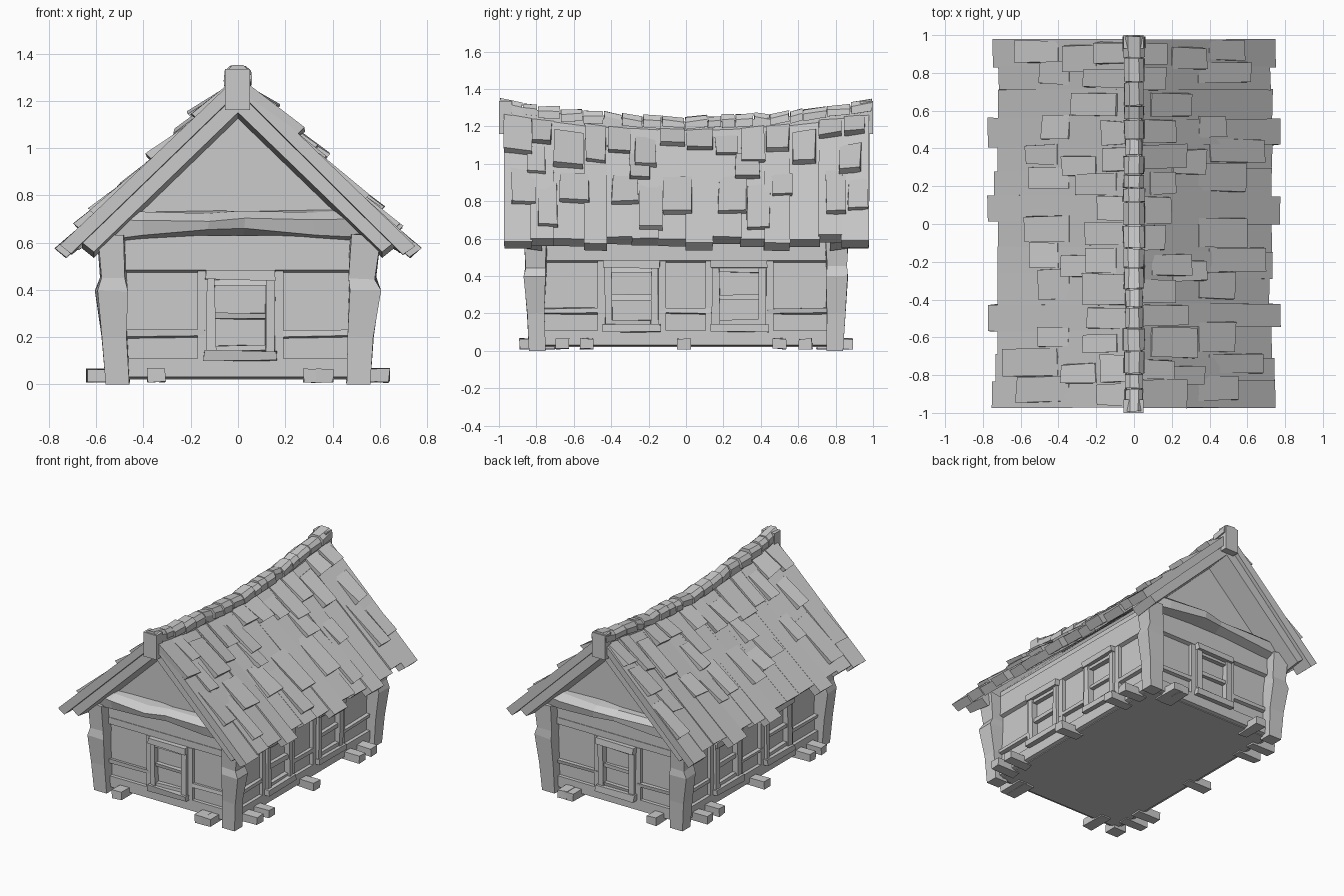
import bpy, bmesh, random
from math import pi
from mathutils import Matrix, Vector

if "Cube" in bpy.data.objects:
    bpy.data.objects.remove(bpy.data.objects["Cube"])

rng = random.Random(4)


def jit(a):
    return rng.uniform(-a, a)


def loft(bm, rings, j=0.0, m=None):
    """Closed solid through a list of equal-length point rings."""
    rows = []
    for r in rings:
        pts = [Vector((p[0] + jit(j), p[1] + jit(j), p[2] + jit(j))) for p in r]
        rows.append([bm.verts.new(m @ p if m else p) for p in pts])
    n = len(rows[0])
    for a, b in zip(rows, rows[1:]):
        for i in range(n):
            k = (i + 1) % n
            bm.faces.new((a[i], a[k], b[k], b[i]))
    bm.faces.new(rows[0])
    bm.faces.new(rows[-1][::-1])


def rect(x0, x1, y0, y1, z):
    return [(x0, y0, z), (x1, y0, z), (x1, y1, z), (x0, y1, z)]


def box(bm, x0, x1, y0, y1, z0, z1, j=0.0, m=None, slope=0.0):
    """Box whose underside can rise by slope towards its y0 face."""
    prof = [(y0, z0 + slope), (y1, z0), (y1, z1), (y0, z1)]
    loft(bm, [[(x, y, z) for y, z in prof] for x in (x0, x1)], j, m)


def finish(bm, name):
    bmesh.ops.recalc_face_normals(bm, faces=bm.faces[:])
    me = bpy.data.meshes.new(name)
    bm.to_mesh(me)
    bm.free()
    ob = bpy.data.objects.new(name, me)
    bpy.context.collection.objects.link(ob)
    return ob


# sagging roof surface
def ridge_z(y):
    return 1.215 + 0.095 * y * y


def roof_z(x, y):
    return ridge_z(y) + (0.58 - ridge_z(y)) * x / 0.75


def plank(bm, s, x0, x1, y0, y1, l0, l1, t, j):
    """Roof board from x0 down to x1, lifted l0 / l1, cut square to the slope."""
    k = 0.68 * t
    rings = []
    for x, l in ((x0, l0), (x1, l1)):
        r = []
        for y, d in ((y0, 0), (y1, 0), (y1, k), (y0, k)):
            xx = max(x - d, 0.0) + l * 0.5
            r.append((s * xx, y, roof_z(x, y) + l * 0.5 - d * (0.85 if x > 0.02 else 1.4)))
        rings.append(r)
    loft(bm, rings, j)


# house core with both gables
bm = bmesh.new()
prof = [(-.5, .02), (.5, .02), (.5, .68), (0, 1.15), (-.5, .68)]
loft(bm, [[(x, y, z) for x, z in prof] for y in (-.77, .77)])
finish(bm, "house_core")

# timber framing and windows for the four walls
frame, windows = bmesh.new(), bmesh.new()
for a in range(4):
    m = Matrix.Rotation(a * pi / 2, 4, 'Z')
    half, d, centres = ((.48, .77, (.01,)), (.77, .50, (-.29, .285)))[a % 2]
    f, back = -(d + .025), .02 - d
    for z0, z1, o, sl in ((.02, .11, 0, .012), (.465, .53, 0, .018), (.53, .63, .004, 0)):
        box(frame, -half, half, f + o, back, z0, z1, 0, m, sl)
    stops = [-half] + [c + o for c in centres for o in (-.15, .15)] + [half]
    for u0, u1 in zip(stops[::2], stops[1::2]):
        box(frame, u0, u1, f, back, .192, .228, .004, m, .012)
    for c in centres:
        for s in (-1, 1):
            u = c + s * .16
            box(frame, u - .022, u + .022, f, back, .10, .48, 0, m)
            u = c + s * .125
            box(windows, u - .02, u + .02, f - .018, back, .12, .46, .005, m)
        for w, o, z0, z1 in ((.155, .035, .10, .142), (.15, .035, .442, .483),
                             (.115, .006, .275, .30), (.115, .006, .14, .165), (.115, .006, .42, .445)):
            box(windows, c - w, c + w, f - o, back, z0, z1, .005, m)
finish(frame, "wall_framing")
finish(windows, "window_frames")

# crooked corner posts, leaning outward and notched below the eave
bm = bmesh.new()
for sx in (-1, 1):
    for sy in (-1, 1):
        rings = []
        for z, out in ((0, 0), (.2, .015), (.40, .04), (.45, .022), (.63, .04)):
            j = .007 if z else 0
            r = rect(.46 + z * .03, .56 + out, .75, .84 + out * .7, z)
            rings.append([(sx * x + jit(j), sy * y + jit(j), z + jit(j)) for x, y, z in r])
        loft(bm, rings)
finish(bm, "corner_posts")

# hewn tie beams across the gables
bm = bmesh.new()
for a in (0, pi):
    m = Matrix.Rotation(a, 4, 'Z')
    loft(bm, [[(x, -.84 - o, .655 - abs(x) * .06), (x, -.77, .63 - abs(x) * .05),
               (x, -.77, .735), (x, -.80 - o, .73), (x, -.845 - o, .695)]
              for x, o in ((-.53, 0), (-.40, .02), (-.12, .04), (.03, .02), (.32, .01), (.53, 0))], .009, m)
finish(bm, "tie_beams")

# rafters beneath the overhanging gable ends, undersides sloping inward
bm = bmesh.new()
for sy in (-1, 1):
    for sx in (-1, 1):
        loft(bm, [[(sx * x, sy * y, z) for y, z in ((.77, z0 - .025), (.95, z0), (.95, z1), (.77, z1 - .02))]
                  for x, z0, z1 in ((0, 1.15, 1.25), (.61, .56, .66), (.66, .60, .64))])
finish(bm, "gable_rafters")

# joist stubs around the base
bm = bmesh.new()
for s in (-1, 1):
    for y in (-.66, -.53, -.01, .50, .64):
        x0, x1 = sorted((s * .46, s * .64))
        box(bm, x0, x1, y - .035, y + .035, .01, .065, .004)
    for x in (-.345, .315, .365):
        y0, y1 = sorted((s * .70, s * .89))
        box(bm, x - .037, x + .037, y0, y1, .01, .065, .004)
finish(bm, "joist_stubs")

# roof boards with ragged eaves, and shingles staggered over them in rows
boards, shingles = bmesh.new(), bmesh.new()
N = 14
for s in (-1, 1):
    ys = [-.97 + 1.945 * i / N + (jit(.02) if 0 < i < N else 0) for i in range(N + 1)]
    for i, (y0, y1) in enumerate(zip(ys, ys[1:])):
        long_eave = i in (3, 7, 10)
        xe = .765 if long_eave else rng.uniform(.71, .735)
        if i in (0, N - 1):
            xe = .745
        plank(boards, s, 0, xe, y0 - .003, y1 + .003, 0, .02 if long_eave else rng.uniform(0, .015), .07, .003)
        # upper row hugs the ridge, lower row sits half way down the slope
        top = .04 + .05 * (i % 3 == 2)
        low = .34 + .06 * (i % 2)
        spans = [(top, top + rng.uniform(.10, .25), 0)]
        if i % 4 != 3:
            spans.append((low, low + rng.uniform(.12, .28), .03))
        if i % 4 == 1:
            spans.append((.20, .36, -.03))
        for x0, x1, shift in spans:
            w = (y1 - y0) * rng.uniform(.36, .52)
            c = min(max((y0 + y1) / 2 + shift, w - .97), .97 - w)
            plank(shingles, s, x0, x1, c - w, c + w, .008, rng.uniform(.035, .06), .06, .006)
finish(boards, "roof_boards")
finish(shingles, "raised_shingles")

# sagging ridge beam with end blocks
bm = bmesh.new()
ys = [-.97 + 1.94 * i / 10 for i in range(11)]
loft(bm, [[(x, y, ridge_z(y) + z) for x, z in ((-.045, -.09), (.045, -.09), (.04, .012), (-.04, .012))]
          for y in ys])
for s in (-1, 1):
    y0, y1 = sorted((s * .93, s))
    box(bm, -.055, .05, y0, y1, 1.16, 1.335)
finish(bm, "ridge_beam")

# uneven ridge cap tiles
bm = bmesh.new()
y = -.995
while y < .97:
    y1 = y + rng.uniform(.07, .13)
    if y1 > .93:
        y1 = .995
    w, h, tilt = rng.uniform(.046, .06), rng.uniform(.034, .045), jit(.009)
    loft(bm, [[(p * w, yy, ridge_z(yy) + q * h + t) for p, q in
               ((-1, -.6), (1, -.6), (.95, .4), (.5, 1), (-.5, 1), (-.95, .4))]
              for yy, t in ((y + .003, tilt), (y1 - .003, -tilt))], .003)
    y = y1
finish(bm, "ridge_caps")
